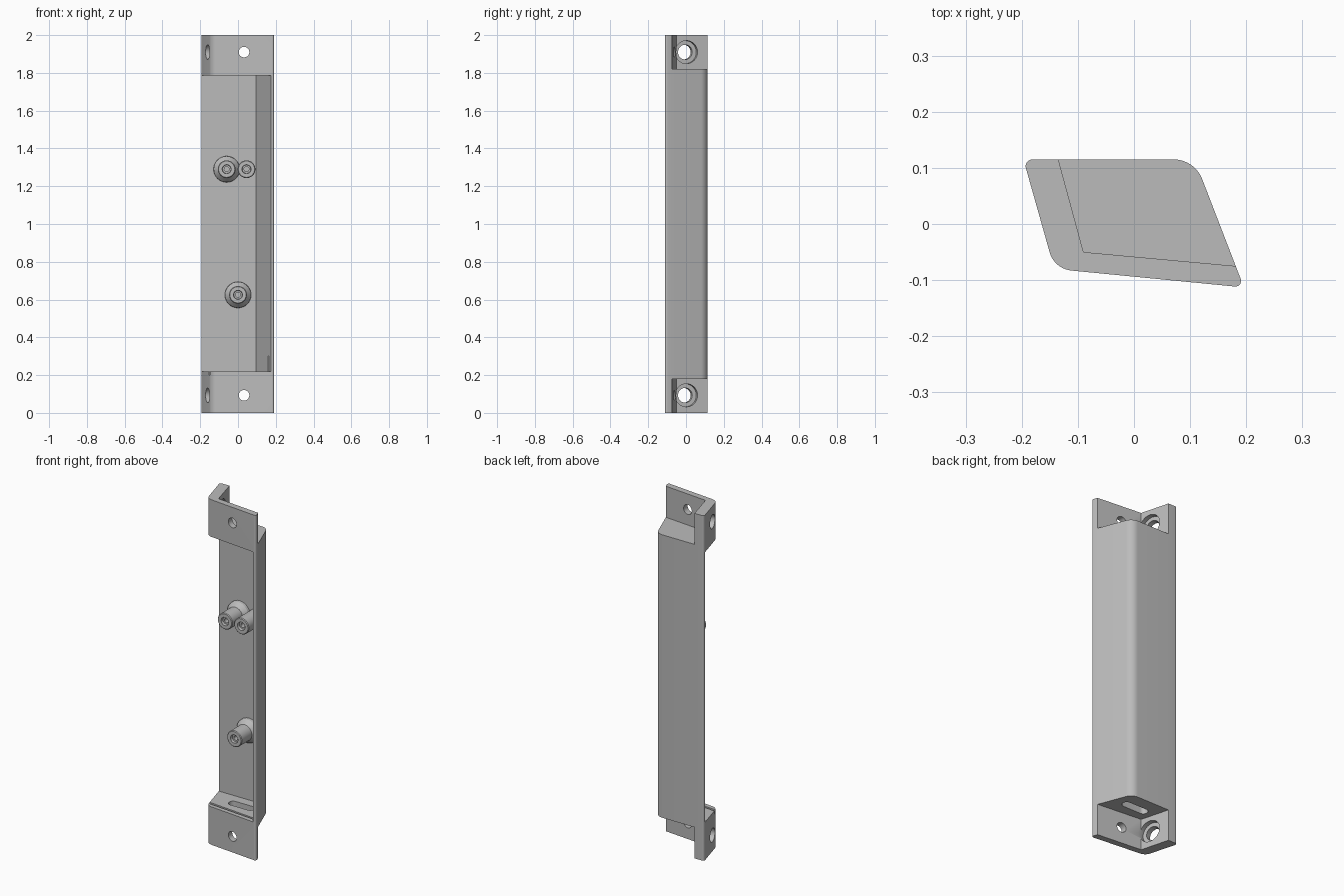
import bpy, bmesh, math
from mathutils import Vector, Matrix

if "Cube" in bpy.data.objects:
    bpy.data.objects.remove(bpy.data.objects["Cube"], do_unlink=True)

grey = bpy.data.materials.new("plain grey")
grey.use_nodes = True
grey.diffuse_color = (0.5, 0.5, 0.5, 1)
grey.node_tree.nodes["Principled BSDF"].inputs["Base Color"].default_value = (0.5, 0.5, 0.5, 1)


def add_object(name, bm):
    bmesh.ops.recalc_face_normals(bm, faces=bm.faces)
    mesh = bpy.data.meshes.new(name)
    bm.to_mesh(mesh)
    bm.free()
    mesh.materials.append(grey)
    obj = bpy.data.objects.new(name, mesh)
    bpy.context.collection.objects.link(obj)
    return obj


def activate(obj):
    bpy.ops.object.select_all(action='DESELECT')
    obj.select_set(True)
    bpy.context.view_layer.objects.active = obj


def rounded(corners, radii, steps=10):
    """Replace each corner of a convex outline with an arc."""
    pts = [Vector(c) for c in corners]
    out = []
    for i, p in enumerate(pts):
        a = (pts[i - 1] - p).normalized()
        b = (pts[(i + 1) % len(pts)] - p).normalized()
        half = a.angle(b) / 2
        r = radii[i]
        centre = p + (a + b).normalized() * r / math.sin(half)
        start = p + a * r / math.tan(half) - centre
        end = p + b * r / math.tan(half) - centre
        sweep = start.angle(end)
        for k in range(steps + 1):
            t = k / steps
            out.append(centre + (start * math.sin((1 - t) * sweep)
                                 + end * math.sin(t * sweep)) / math.sin(sweep))
    return out


def prism(name, outline, z0, z1):
    bm = bmesh.new()
    face = bm.faces.new([bm.verts.new((p[0], p[1], z0)) for p in outline])
    top = bmesh.ops.extrude_face_region(bm, geom=[face])
    verts = [g for g in top["geom"] if isinstance(g, bmesh.types.BMVert)]
    bmesh.ops.translate(bm, verts=verts, vec=(0, 0, z1 - z0))
    return add_object(name, bm)


def rod(name, centre, axis, radius, depth):
    bm = bmesh.new()
    turn = Vector(axis).to_track_quat('Z', 'Y').to_matrix().to_4x4()
    bmesh.ops.create_cone(bm, cap_ends=True, segments=32, radius1=radius, radius2=radius,
                          depth=depth, matrix=Matrix.Translation(centre) @ turn)
    return add_object(name, bm)


def cut(target, cutter):
    cutter.hide_render = True
    mod = target.modifiers.new("cut", 'BOOLEAN')
    mod.operation = 'DIFFERENCE'
    mod.solver = 'EXACT'
    mod.object = cutter
    activate(target)
    bpy.ops.object.modifier_apply(modifier=mod.name)
    bpy.data.objects.remove(cutter, do_unlink=True)


def smooth(obj):
    activate(obj)
    bpy.ops.object.shade_smooth_by_angle(angle=math.radians(30))


# Slanted housing, rounded along its length
outline = rounded([(-.197, .115), (.108, .115), (.196, -.113), (-.142, -.08)],
                  [.012, .054, .01, .045])
housing = prism("housing", outline, 0, 2)

# Open cavity at the front and left, leaving thin back and right walls
cut(housing, prism("cavity_cutter", [(.095, .1), (.247, -.3), (-.4, -.3), (-.4, .1)],
                   .22, 1.785))

# End pockets, leaving L-shaped mounting flanges
pocket = [(-.09, -.05), (.4, -.095), (.4, .3), (-.185, .3)]
for z0, z1 in ((-.1, .18), (1.82, 2.1)):
    cut(housing, prism("pocket_cutter", pocket, z0, z1))

# Screw holes in both flanges, counterbored inside the left one
normal = Vector((.965, .263, 0))
for z in (.093, 1.91):
    cut(housing, rod("front_hole_cutter", (.032, -.08, z), (0, 1, 0), .028, .15))
    middle = Vector((-.135, -.006, z))
    cut(housing, rod("side_hole_cutter", middle, normal, .039, .2))
    cut(housing, rod("counterbore_cutter", middle + normal * .05, normal, .061, .09))

# Cable slot and narrow groove in the lower end wall
slot = rounded([(-.07, -.005), (.09, -.005), (.09, .045), (-.07, .045)], [.0245] * 4)
cut(housing, prism("slot_cutter", slot, .1, .3))
cut(housing, prism("groove_cutter",
                   [(-.2, -.037), (.165, -.071), (.165, -.083), (-.2, -.051)], .2, .3))
smooth(housing)

# Hollow mounting posts on the back wall
shaft = [(.047, -.031), (.043, -.035), (.024, -.035), (.022, -.02),
         (.013, -.02), (.013, .04), (0, .04)]
flared = [(0, .105), (.07, .105), (.068, .085), (.047, .06)]
straight = [(0, .105), (.047, .105)]


def post(name, x, z, base):
    bm = bmesh.new()
    verts = [bm.verts.new((r, y, 0)) for r, y in base + shaft]
    edges = [bm.edges.new(pair) for pair in zip(verts, verts[1:])]
    bmesh.ops.spin(bm, geom=verts + edges, cent=(0, 0, 0), axis=(0, 1, 0),
                   angle=math.tau, steps=32)
    bmesh.ops.remove_doubles(bm, verts=bm.verts, dist=1e-5)
    obj = add_object(name, bm)
    obj.location = (x, 0, z)
    smooth(obj)


post("upper_right_post", -.06, 1.29, flared)
post("upper_left_post", .045, 1.29, straight)
post("lower_post", 0, .625, flared)
